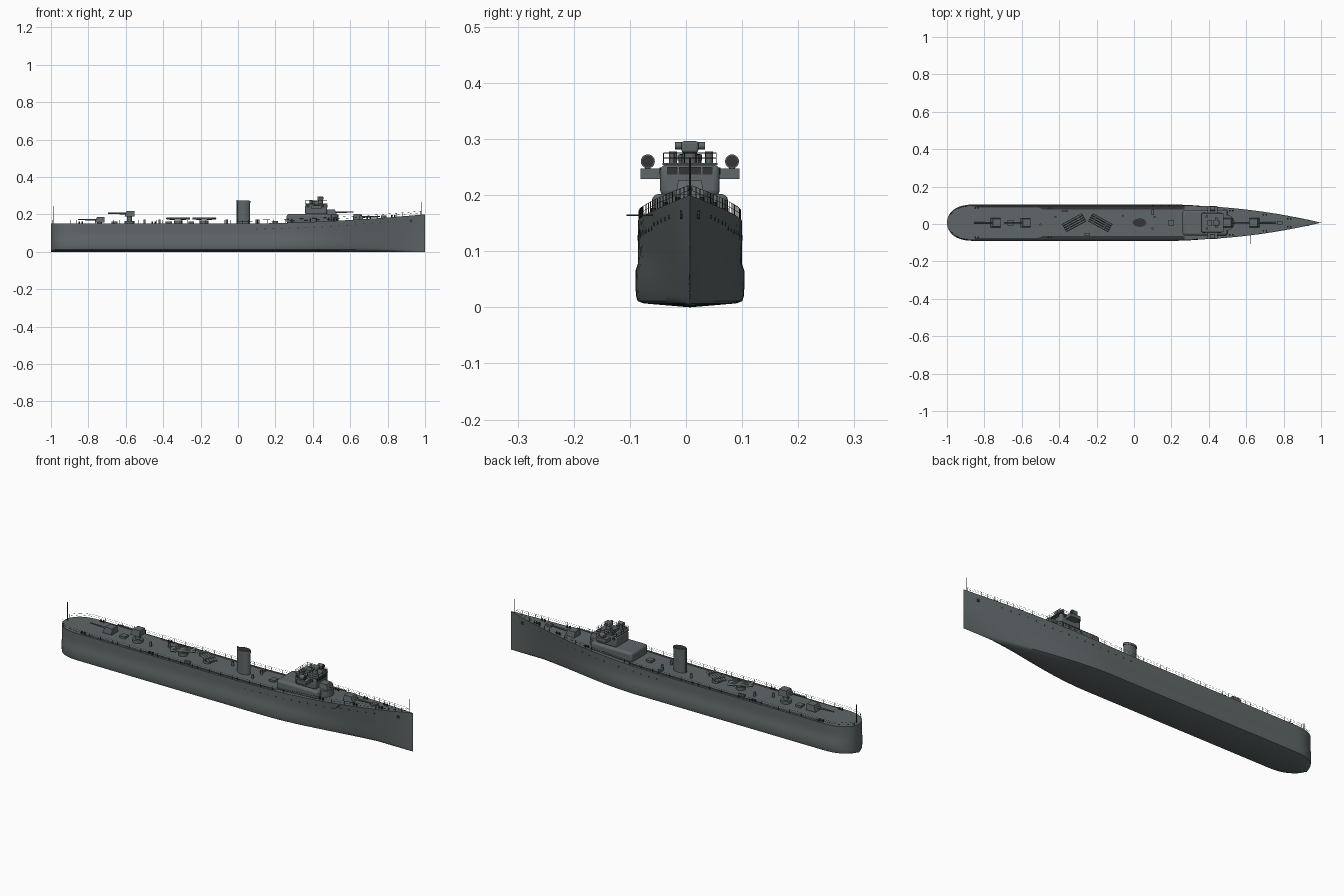
import bpy, bmesh, math
from mathutils import Vector, Matrix

cube = bpy.data.objects.get("Cube")
if cube:
    bpy.data.objects.remove(cube, do_unlink=True)

YC = 0.007      # hull centreline
HALF = 0.097    # greatest half beam


def material(name, rgb):
    m = bpy.data.materials.new(name)
    m.use_nodes = True
    m.diffuse_color = (*rgb, 1)
    m.node_tree.nodes["Principled BSDF"].inputs["Base Color"].default_value = (*rgb, 1)
    return m


GREY = material("warship grey", (0.115, 0.135, 0.14))
DARK = material("dark fittings", (0.035, 0.035, 0.038))


def finish(name, bm, mat, smooth=True):
    bmesh.ops.recalc_face_normals(bm, faces=bm.faces[:])
    me = bpy.data.meshes.new(name)
    bm.to_mesh(me)
    bm.free()
    me.materials.append(mat)
    ob = bpy.data.objects.new(name, me)
    bpy.context.collection.objects.link(ob)
    if smooth:
        bpy.ops.object.select_all(action='DESELECT')
        ob.select_set(True)
        bpy.context.view_layer.objects.active = ob
        bpy.ops.object.shade_smooth_by_angle(angle=math.radians(35))
    return ob


def add_box(bm, loc, size, turn=0):
    mat = (Matrix.Translation((loc[0], loc[1] + YC, loc[2]))
           @ Matrix.Rotation(turn, 4, 'Z') @ Matrix.Diagonal((*size, 1)))
    return bmesh.ops.create_cube(bm, size=1, matrix=mat)["verts"]


def add_rod(bm, a, b, r, sides=12, r2=None):
    a, b = Vector(a), Vector(b)
    d = b - a
    mat = (Matrix.Translation((a + b) / 2 + Vector((0, YC, 0)))
           @ d.to_track_quat('Z', 'Y').to_matrix().to_4x4())
    bmesh.ops.create_cone(bm, cap_ends=True, segments=sides, radius1=r,
                          radius2=r if r2 is None else r2, depth=d.length, matrix=mat)


def box(name, loc, size, mat=GREY, bevel=0):
    bm = bmesh.new()
    add_box(bm, loc, size)
    ob = finish(name, bm, mat, bevel > 0)
    if bevel:
        mod = ob.modifiers.new("Rounded edges", 'BEVEL')
        mod.width, mod.segments = bevel, 3
    return ob


def rods(name, items, mat=GREY, sides=12):
    bm = bmesh.new()
    for a, b, r in items:
        add_rod(bm, a, b, r, sides)
    return finish(name, bm, mat)


# Hull shape rules
def deck_z(x):
    return 0.15 + 0.05 * max(0, (x + 0.05) / 1.05) ** 1.9


def bow_t(x):
    return max(0, min(1, (x - 0.2) / 0.8))


def half_width(x, z):
    t = bow_t(x)
    if x < -0.85:
        u = min(1, (-0.85 - x) / 0.15)
        stern = (1 - u ** 2.6) ** 0.5
    else:
        stern = 1
    top, low = 1 - t ** 1.95, 0.5 + 0.5 * math.cos(math.pi * t)
    f = min(1, z / deck_z(x))
    w = HALF * stern * (low + (top - low) * f)
    if z > 0.07:
        w *= 0.955 + 0.045 * t
    return w


def deck_edge(x):
    return half_width(x, deck_z(x))


# Hull
stations = [-0.85 - 0.15 * math.sin(i * math.pi / 28) for i in range(14, 0, -1)]
stations += [-0.85 + 1.05 * i / 14 for i in range(14)] + [0.2 + 0.8 * i / 28 for i in range(29)]
bm = bmesh.new()
rings = []
for x in stations:
    top = deck_z(x)
    side = [(half_width(x, z) * k, z) for z, k in
            ((0.007, 0.85), (0.011, 0.96), (0.02, 0.99), (0.035, 1), (0.065, 1),
             (0.078, 1), (0.115, 1), (top, 1))]
    outline = [(-y, z) for y, z in reversed(side)] + [(0, 0)] + side + [(0, top)]
    rings.append([bm.verts.new((x, y + YC, z)) for y, z in outline])
n = len(rings[0])
for a, b in zip(rings, rings[1:]):
    for i in range(n):
        j = (i + 1) % n
        bm.faces.new((a[i], a[j], b[j], b[i]))
bmesh.ops.remove_doubles(bm, verts=bm.verts[:], dist=0.00005)
finish("hull", bm, GREY)

# Dark side walkways
bm = bmesh.new()
for s in (-1, 1):
    last = None
    for i in range(57):
        x = -0.85 + 1.12 * i / 56
        w = 0.009 if x < -0.5 else 0.018
        e = deck_edge(x) - 0.003
        pair = [bm.verts.new((x, YC + s * y, deck_z(x) + 0.0015)) for y in (e, e - w)]
        if last:
            bm.faces.new((last[0], last[1], pair[1], pair[0]))
        last = pair
finish("side_walkways", bm, DARK, False)

# Deck railings
bm = bmesh.new()
for s in (-1, 1):
    pts = []
    for i in range(61):
        x = -0.993 + 1.97 * i / 60
        pts.append(Vector((x, s * max(0, deck_edge(x) - 0.002), deck_z(x))))
    for i, p in enumerate(pts):
        add_rod(bm, p, p + Vector((0, 0, 0.019)), 0.0007, 4)
        if i:
            for h in (0.01, 0.019):
                up = Vector((0, 0, h))
                add_rod(bm, pts[i - 1] + up, p + up, 0.0004, 4)
finish("deck_railings", bm, DARK, False)

# Portholes and anchors
ports, anchors = [], []
for s in (-1, 1):
    for i in range(17):
        x = 0.1 + 0.044 * i
        z = deck_z(x) - 0.029 + 0.006 * (x > 0.6)
        y = s * half_width(x, z)
        ports.append(((x, y - s * 0.003, z), (x, y + s * 0.001, z), 0.0035))
    y = s * half_width(0.925, 0.165)
    anchors.append(((0.925, y - s * 0.004, 0.165), (0.925, y + s * 0.003, 0.165), 0.008))
rods("portholes", ports, DARK, 10)
rods("anchors", anchors, DARK, 8)

# Deckhouse and bridge
box("deckhouse", (0.38, 0, 0.176), (0.24, 0.136, 0.052), bevel=0.012)
rods("forward_gun_platform", [((0.495, 0, 0.155), (0.495, 0, 0.199), 0.042)], sides=32)
box("bridge", (0.418, 0, 0.226), (0.118, 0.106, 0.056), bevel=0.01)
box("bridge_roof", (0.418, 0, 0.2555), (0.122, 0.098, 0.004))
box("bridge_wings", (0.42, 0, 0.238), (0.055, 0.176, 0.018))
bm = bmesh.new()
for k in (-1.5, -0.5, 0.5, 1.5):
    add_box(bm, (0.4775, k * 0.021, 0.243), (0.003, 0.018, 0.013))
for s in (-1, 1):
    for x in (0.455, 0.375):
        add_box(bm, (x, s * 0.053, 0.243), (0.015, 0.003, 0.012))
finish("bridge_windows", bm, DARK, False)

# Bridge rail
corners = [(0.36, -0.047), (0.476, -0.047), (0.476, 0.047), (0.36, 0.047)]
rail = []
for i, (x, y) in enumerate(corners):
    x2, y2 = corners[(i + 1) % 4]
    for h in (0.266, 0.275):
        rail.append(((x, y, h), (x2, y2, h), 0.0007))
    for k in range(5):
        px, py = x + (x2 - x) * k / 5, y + (y2 - y) * k / 5
        rail.append(((px, py, 0.256), (px, py, 0.275), 0.0008))
rods("bridge_rail", rail, DARK, 4)

# Searchlights, director and bridge fittings
for s, side in ((1, "left"), (-1, "right")):
    y = s * 0.075
    rods(side + "_searchlight", [((0.407, y, 0.26), (0.433, y, 0.26), 0.0125),
                                 ((0.42, y, 0.245), (0.42, y, 0.255), 0.005)], sides=20)
    rods(side + "_searchlight_lens", [((0.432, y, 0.26), (0.434, y, 0.26), 0.0105)], DARK, 20)
rods("director_post", [((0.44, 0, 0.255), (0.44, 0, 0.28), 0.013)], sides=20)
box("director_house", (0.44, 0, 0.286), (0.032, 0.03, 0.02), bevel=0.004)
rods("rangefinder", [((0.44, -0.027, 0.288), (0.44, 0.027, 0.288), 0.0065)])
rods("bridge_fittings", [((0.39, y, 0.255), (0.39, y, 0.278), 0.007) for y in (-0.03, 0.034)])
box("chart_table", (0.405, 0, 0.263), (0.025, 0.03, 0.016))

# Funnel
bm = bmesh.new()
for z1, z2, k in ((0.148, 0.27, 1), (0.262, 0.272, 1.07)):
    bmesh.ops.create_cone(bm, cap_ends=True, segments=40, radius1=0.034 * k, radius2=0.034 * k,
                          depth=z2 - z1, matrix=Matrix.Translation((0.03, YC, (z1 + z2) / 2))
                          @ Matrix.Diagonal((1, 0.6, 1, 1)))
finish("funnel", bm, GREY)
bm = bmesh.new()
bmesh.ops.create_cone(bm, cap_ends=True, segments=40, radius1=0.032, radius2=0.032, depth=0.002,
                      matrix=Matrix.Translation((0.03, YC, 0.272)) @ Matrix.Diagonal((1, 0.58, 1, 1)))
finish("funnel_mouth", bm, DARK)
rods("steam_pipe", [((-0.006, 0, 0.15), (-0.006, 0, 0.278), 0.003)])


# Main guns
def gun(name, x, base, z, facing):
    rods(name + "_pedestal", [((x, 0, base - 0.004), (x, 0, z - 0.012), 0.014)], sides=20)
    bm = bmesh.new()
    for v in add_box(bm, (x, 0, z), (0.053, 0.052, 0.03)):
        if v.co.z > z:
            v.co.x -= facing * (0.012 if (v.co.x - x) * facing > 0 else 0)
            v.co.y = YC + (v.co.y - YC) * 0.8
    finish(name + "_shield", bm, GREY, False)
    bm = bmesh.new()
    add_rod(bm, (x + facing * 0.015, 0, z), (x + facing * 0.115, 0, z + 0.002), 0.0048, 12, 0.003)
    finish(name + "_barrel", bm, GREY)


gun("bow_gun", 0.645, deck_z(0.645), 0.186, 1)
gun("raised_bow_gun", 0.503, 0.199, 0.211, 1)
gun("raised_stern_gun", -0.58, 0.15, 0.204, -1)
gun("stern_gun", -0.74, 0.15, 0.171, -1)
rods("stern_gun_platform", [((-0.58, 0, 0.149), (-0.58, 0, 0.165), 0.026)], sides=24)

# Torpedo tube banks
for name, x, turn in (("aft_tubes", -0.32, 0.5), ("forward_tubes", -0.18, -0.5)):
    d = Vector((math.cos(turn), math.sin(turn), 0))
    side = Vector((-d.y, d.x, 0))
    mid = Vector((x, 0, 0.177))
    rods(name, [(mid + side * k * 0.012 - d * 0.06, mid + side * k * 0.012 + d * 0.06, 0.0055)
                for k in (-1.5, -0.5, 0.5, 1.5)])
    bm = bmesh.new()
    add_rod(bm, (x, 0, 0.149), (x, 0, 0.166), 0.022, 24)
    for k in (-0.035, 0.03):
        add_box(bm, mid + d * k, (0.006, 0.05, 0.014), turn)
    finish(name + "_mount", bm, GREY)

# Staffs and side boom
rods("flagstaffs", [((-0.985, 0, 0.15), (-0.985, 0, 0.245), 0.0015),
                    ((0.98, 0, 0.195), (0.98, 0, 0.267), 0.0015)], DARK, 6)
rods("side_boom", [((0.625, -0.06, 0.164), (0.625, -0.113, 0.164), 0.0016)], DARK, 6)

# Bollards, vents and deck lockers
posts = []
for x in (-0.84, -0.45, 0.52, 0.7, 0.83):
    for s in (-1, 1):
        y = s * (deck_edge(x) - 0.014)
        for dx in (-0.008, 0.008):
            posts.append(((x + dx, y, deck_z(x)), (x + dx, y, deck_z(x) + 0.011), 0.0045))
rods("bollards", posts, DARK, 10)
rods("deck_vents", [((x, y, 0.148), (x, y, 0.172), 0.006)
                    for x, y in ((0.11, 0.03), (0.1, -0.03), (-0.06, 0.035), (-0.5, -0.01), (-0.42, 0.03))])
bm = bmesh.new()
for x, y, sx, sy in ((0.1, 0.055, 0.012, 0.03), (-0.37, 0.062, 0.035, 0.008), (-0.25, -0.062, 0.03, 0.012),
                     (-0.66, 0, 0.03, 0.03), (0.2, 0, 0.03, 0.03), (0.78, 0, 0.03, 0.02)):
    add_box(bm, (x, y, deck_z(x) + 0.005), (sx, sy, 0.012))
finish("deck_lockers", bm, GREY, False)
